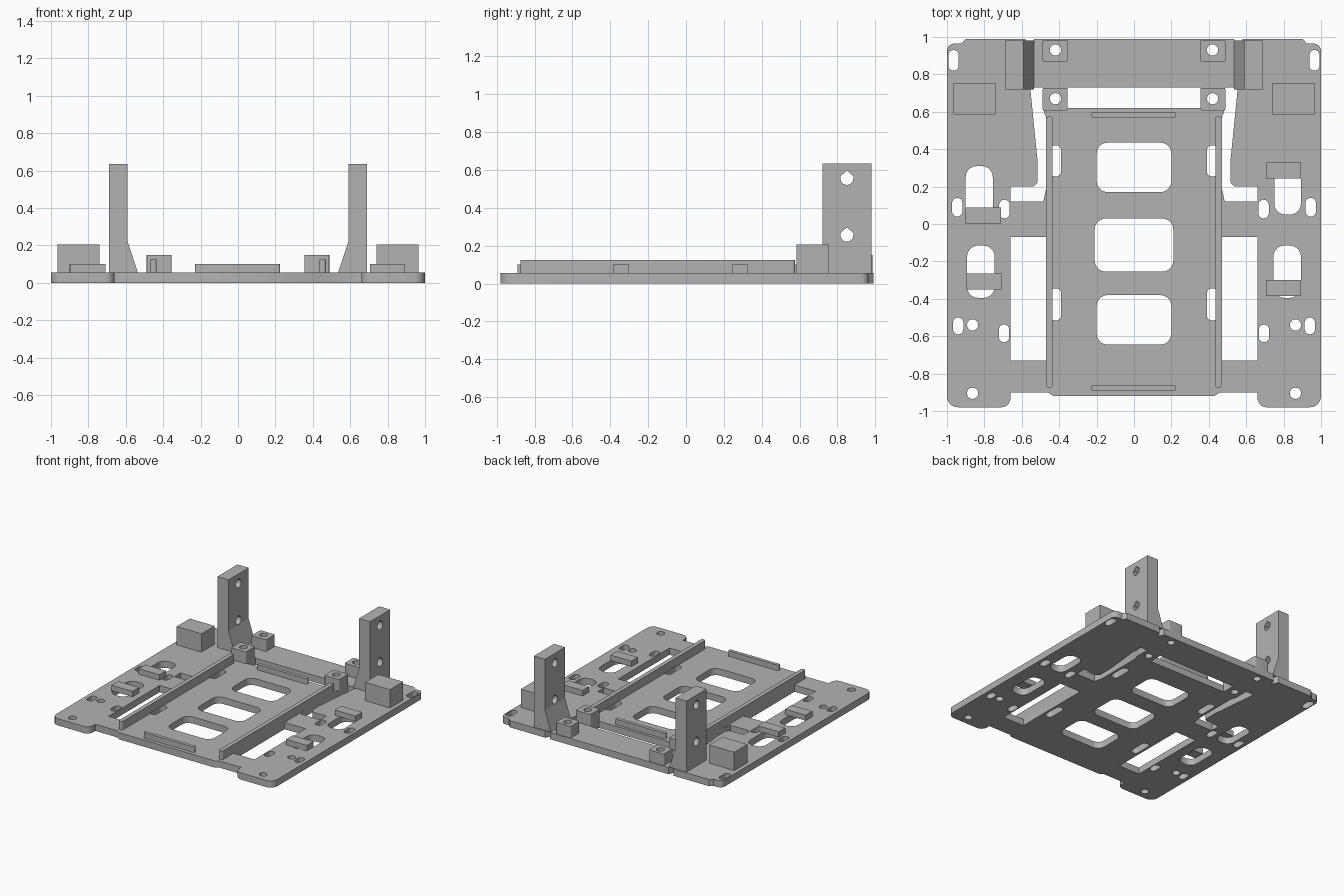
import bpy
from mathutils import Vector, Matrix
from mathutils.geometry import interpolate_bezier

if "Cube" in bpy.data.objects:
    bpy.data.objects.remove(bpy.data.objects["Cube"])

grey = bpy.data.materials.new("plain_grey")
grey.use_nodes = True
grey.diffuse_color = (0.45, 0.45, 0.45, 1)
grey.node_tree.nodes["Principled BSDF"].inputs["Base Color"].default_value = (0.45, 0.45, 0.45, 1)

PLATE = 0.055
# Turns a flat outline into one that stands in the y-z plane / the x-z plane
SIDEWAYS = Matrix(((0, 0, 1, 0), (1, 0, 0, 0), (0, 1, 0, 0), (0, 0, 0, 1)))
FRONTAL = Matrix(((1, 0, 0, 0), (0, 0, 1, 0), (0, 1, 0, 0), (0, 0, 0, 1)))


def fillet(points):
    """Outline from (x, y) or (x, y, corner radius) points."""
    out = []
    for i, p in enumerate(points):
        here = Vector(p[:2])
        r = p[2] * 0.99 if len(p) > 2 else 0
        if not r:
            out.append(here)
            continue
        a = here + (Vector(points[i - 1][:2]) - here).normalized() * r
        b = here + (Vector(points[(i + 1) % len(points)][:2]) - here).normalized() * r
        curve = interpolate_bezier(a, a.lerp(here, 0.55), b.lerp(here, 0.55), b, 6)
        out += [Vector(v[:2]) for v in curve]
    return out


def rect(x0, x1, y0, y1, r=0):
    return [(x0, y0, r), (x1, y0, r), (x1, y1, r), (x0, y1, r)]


def slot(x, y, w, h):
    r = min(w, h) / 2
    return rect(x - w / 2, x + w / 2, y - h / 2, y + h / 2, r)


def hole(x, y):
    return slot(x, y, 0.06, 0.06)


def flip(points):
    return [(-p[0], *p[1:]) for p in reversed(points)]


def extrude(name, loops, low, high, turn=Matrix()):
    """Solid with the first loop as outline and the others as holes."""
    cu = bpy.data.curves.new(name, "CURVE")
    cu.dimensions = "2D"
    cu.fill_mode = "BOTH"
    cu.extrude = (high - low) / 2
    for loop in loops:
        pts = fillet(loop)
        sp = cu.splines.new("POLY")
        sp.points.add(len(pts) - 1)
        for q, v in zip(sp.points, pts):
            q.co = (v.x, v.y, 0, 1)
        sp.use_cyclic_u = True
        sp.use_smooth = False
    ob = bpy.data.objects.new(name, cu)
    bpy.context.collection.objects.link(ob)
    bpy.ops.object.select_all(action="DESELECT")
    ob.select_set(True)
    bpy.context.view_layer.objects.active = ob
    bpy.ops.object.convert(target="MESH")
    ob = bpy.context.object
    ob.name = name
    ob.data.transform(turn @ Matrix.Translation((0, 0, (low + high) / 2)))
    # Weld the caps to the walls and turn all faces outward
    bpy.ops.object.mode_set(mode="EDIT")
    bpy.ops.mesh.select_all(action="SELECT")
    bpy.ops.mesh.remove_doubles(threshold=0.0002)
    bpy.ops.mesh.normals_make_consistent(inside=False)
    bpy.ops.object.mode_set(mode="OBJECT")
    bpy.ops.object.shade_smooth_by_angle(angle=0.6)
    ob.data.materials.clear()
    ob.data.materials.append(grey)
    return ob


# Base plate outline, left half then mirrored
half = [(-0.43, -0.92), (-0.46, -0.9), (-0.66, -0.9), (-0.66, -0.98, 0.05),
        (-1, -0.98, 0.06), (-1, 0.965, 0.04), (-0.925, 0.965), (-0.9, 0.99),
        (-0.58, 0.99), (-0.555, 0.94), (-0.535, 0.99)]
loops = [half + flip(half)]

# Openings shared by both sides
gap = [(-0.66, 0.12), (-0.66, 0.2), (-0.515, 0.2, 0.035), (-0.515, 0.33),
       (-0.555, 0.73), (-0.485, 0.73), (-0.485, 0.61), (-0.47, 0.57),
       (-0.47, 0.19), (-0.485, 0.12)]
pair = [gap, rect(-0.66, -0.47, -0.73, -0.07),
        slot(-0.965, 0.875, 0.055, 0.11), slot(-0.945, 0.09, 0.055, 0.1),
        slot(-0.693, 0.08, 0.055, 0.1), slot(-0.94, -0.545, 0.055, 0.09),
        slot(-0.695, -0.585, 0.055, 0.095), hole(-0.863, -0.54),
        hole(-0.863, -0.905), hole(-0.42, 0.93), hole(-0.42, 0.67),
        rect(-0.45, -0.39, 0.255, 0.42, 0.025),
        rect(-0.45, -0.39, -0.515, -0.345, 0.025),
        rect(-0.893, -0.745, -0.395, -0.115, 0.06)]
for h in pair:
    loops += [h, flip(h)]
loops += [rect(-0.9, -0.755, 0.03, 0.31, 0.06), rect(0.75, 0.893, 0.05, 0.31, 0.06),
          rect(-0.355, 0.355, 0.62, 0.73)]
# Three large centre windows
loops += [rect(-0.2, 0.2, 0.17, 0.435, 0.06), rect(-0.21, 0.21, -0.255, 0.03, 0.06),
          rect(-0.2, 0.2, -0.645, -0.38, 0.06)]
extrude("base_plate", loops, 0, PLATE)


def teardrop(y, z):
    return [(y - 0.034, z - 0.034, 0.034), (y + 0.034, z - 0.034, 0.034),
            (y + 0.034, z + 0.012), (y, z + 0.042), (y - 0.034, z + 0.012)]


for side, s in (("right", -1), ("left", 1)):
    def mirrored(points):
        return points if s < 0 else flip(points)

    # Upright bracket with two through holes and a sloped foot
    low, high = sorted((s * 0.59, s * 0.69))
    extrude(side + "_bracket",
            [rect(0.72, 0.98, PLATE, 0.635), teardrop(0.85, 0.555), teardrop(0.85, 0.255)],
            low, high, SIDEWAYS)
    extrude(side + "_bracket_foot",
            [mirrored([(-0.59, PLATE), (-0.535, PLATE), (-0.59, 0.22)])],
            0.72, 0.98, FRONTAL)

    # Corner block
    extrude(side + "_corner_block", [mirrored(rect(-0.965, -0.74, 0.585, 0.755))], PLATE, 0.205)

    # Long guide rail
    extrude(side + "_rail", [mirrored(rect(-0.47, -0.435, -0.875, 0.575, 0.012))], PLATE, 0.125)

    # Drilled mounting pads
    for name, y0, y1, yc in (("rear", 0.868, 0.985, 0.93), ("inner", 0.608, 0.728, 0.67)):
        extrude(side + "_" + name + "_pad",
                [mirrored(rect(-0.488, -0.355, y0, y1, 0.008)), mirrored(hole(-0.42, yc))],
                PLATE, 0.15)

# End stops of the centre tray
for name, y in (("rear", 0.583), ("front", -0.877)):
    extrude(name + "_stop", [rect(-0.23, 0.225, y - 0.014, y + 0.014, 0.01)], PLATE, 0.1)

# Small clip bars beside the side openings
for name, x0, y0 in (("right_rear", -0.9, 0.003), ("right_front", -0.897, -0.35),
                     ("left_rear", 0.705, 0.243), ("left_front", 0.705, -0.385)):
    extrude(name + "_clip", [rect(x0, x0 + 0.188, y0, y0 + 0.085)], PLATE, 0.1)
